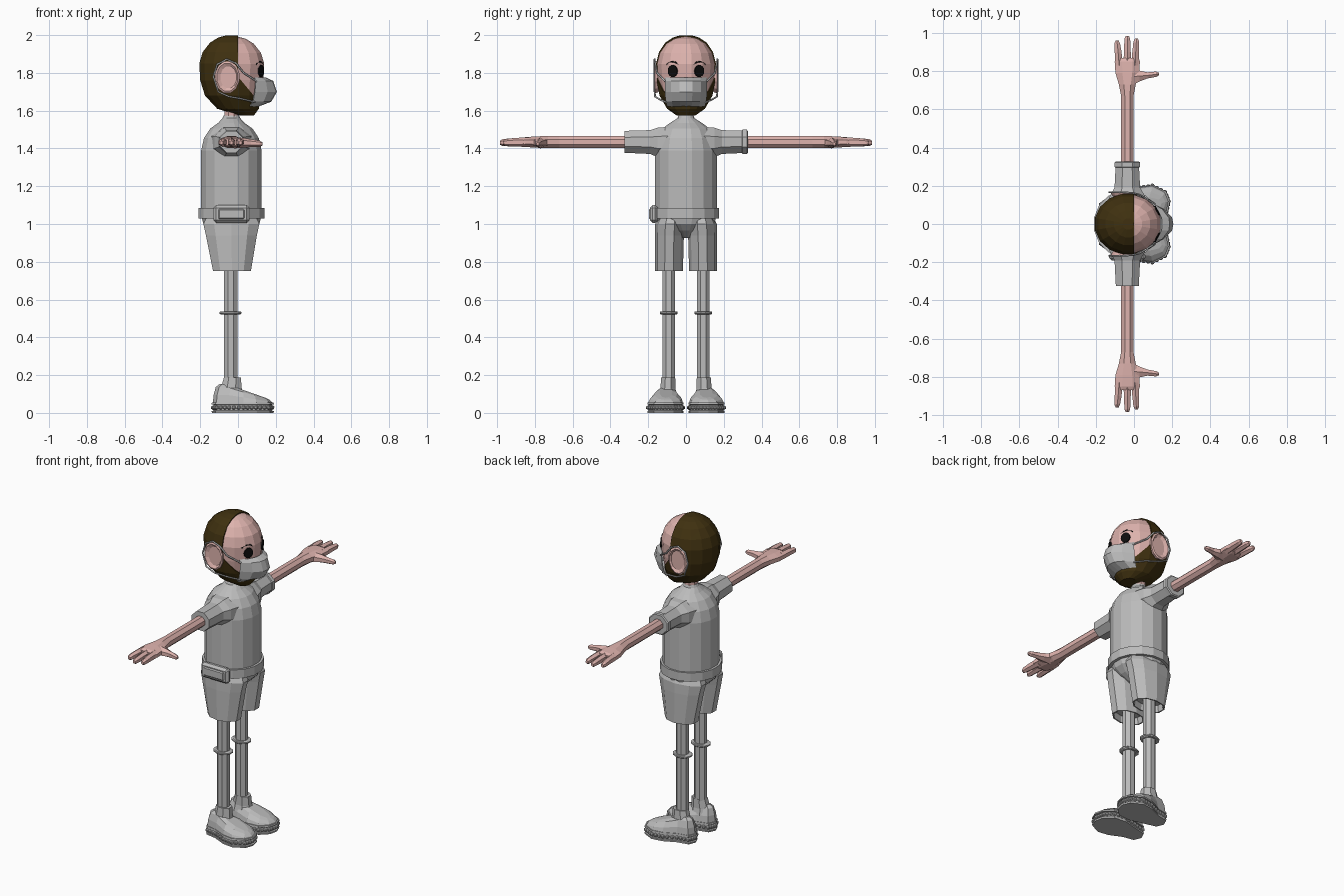
import bpy, bmesh, math
from mathutils import Vector, Matrix


def material(name, rgb):
    m = bpy.data.materials.new(name)
    m.diffuse_color = (*rgb, 1)
    return m


GREY = material("grey", (0.5, 0.5, 0.5))
SKIN = material("skin", (0.73, 0.45, 0.42))
BROWN = material("hair brown", (0.05, 0.03, 0.005))
BLACK = material("black", (0.004, 0.004, 0.004))


def finish(name, bm, mat):
    bmesh.ops.recalc_face_normals(bm, faces=bm.faces)
    me = bpy.data.meshes.new(name)
    bm.to_mesh(me)
    bm.free()
    me.materials.append(mat)
    ob = bpy.data.objects.new(name, me)
    bpy.context.collection.objects.link(ob)
    return ob


def skin_rings(rings):
    """Bridge closed rings of points and cap both ends."""
    bm = bmesh.new()
    vs = [[bm.verts.new(p) for p in r] for r in rings]
    n = len(vs[0])
    for a, b in zip(vs, vs[1:]):
        for i in range(n):
            j = (i + 1) % n
            bm.faces.new((a[i], a[j], b[j], b[i]))
    bm.faces.new(vs[0])
    bm.faces.new(vs[-1])
    return bm


def oval_rings(axis, stations, n, s=1):
    """Stations are (position, centre u, centre v, radius u, radius v)."""
    rings = []
    for t, cu, cv, ru, rv in stations:
        ring = []
        for i in range(n):
            a = math.tau * (i + 0.5) / n
            k = 1 / math.cos(math.pi / n)
            u, v = cu + ru * k * math.cos(a), cv + rv * k * math.sin(a)
            p = {"x": (t, u, v), "y": (u, t, v), "z": (u, v, t)}[axis]
            ring.append((p[0], p[1] * s, p[2]))
        rings.append(ring)
    return rings


def loft(name, axis, stations, mat, n=8, s=1):
    return finish(name, skin_rings(oval_rings(axis, stations, n, s)), mat)


def tube(name, pts, r, mat):
    cu = bpy.data.curves.new(name, "CURVE")
    cu.dimensions = "3D"
    cu.bevel_depth = r
    cu.bevel_resolution = 1
    cu.use_fill_caps = True
    sp = cu.splines.new("POLY")
    sp.points.add(len(pts) - 1)
    for q, p in zip(sp.points, pts):
        q.co = (*p, 1)
    cu.materials.append(mat)
    ob = bpy.data.objects.new(name, cu)
    bpy.context.collection.objects.link(ob)


def box(name, loc, size, mat, bevel):
    bm = bmesh.new()
    bmesh.ops.create_cube(bm, size=1, matrix=Matrix.LocRotScale(Vector(loc), None, Vector(size)))
    bmesh.ops.bevel(bm, geom=bm.edges[:], offset=bevel, segments=1, affect="EDGES")
    return finish(name, bm, mat)


C = -0.035  # body axis in x

# Head and the hair and beard shell over it
HEAD = [(1.575, 0.045, 0.04, 0.05), (1.61, 0.0, 0.11, 0.10), (1.68, -0.025, 0.15, 0.14),
        (1.76, -0.03, 0.17, 0.155), (1.85, -0.03, 0.175, 0.158), (1.91, -0.03, 0.157, 0.143),
        (1.96, -0.03, 0.118, 0.11), (1.987, -0.03, 0.075, 0.07), (1.999, -0.03, 0.03, 0.03)]


def head_rings(k):
    return oval_rings("z", [(1.79 + (z - 1.79) * k, cx, 0, rx * k, ry * k)
                            for z, cx, rx, ry in HEAD], 16)


finish("head", skin_rings(head_rings(0.965)), SKIN)
bm = skin_rings(head_rings(1.0))
for co, no in (((0, 0, 0), (1, 0, 0)), ((0, 0, 1.78), (1.2, 0, 1))):
    bmesh.ops.bisect_plane(bm, geom=bm.verts[:] + bm.edges[:] + bm.faces[:],
                           plane_co=co, plane_no=no)
bare = []
for f in bm.faces:
    c = f.calc_center_median()
    if c.x > 0 and 1.2 * c.x + c.z > 1.78:
        bare.append(f)
bmesh.ops.delete(bm, geom=bare, context="FACES")
hair = finish("hair_and_beard", bm, BROWN)
hair.modifiers.new("thickness", "SOLIDIFY").thickness = 0.009


def face_x(y):
    return -0.03 + 0.166 * math.sqrt(1 - (y / 0.153) ** 2)


# Eyes, brows, ears and mask straps
for s in (1, -1):
    bm = bmesh.new()
    m = (Matrix.Translation((face_x(0.07) + 0.004, 0.07 * s, 1.81))
         @ Matrix.Rotation(s * math.radians(28), 4, "Z") @ Matrix.Rotation(math.pi / 2, 4, "Y")
         @ Matrix.Diagonal((0.032, 0.028, 1, 1)))
    bmesh.ops.create_cone(bm, cap_ends=True, segments=14, radius1=1, radius2=1, depth=0.009, matrix=m)
    finish("eye", bm, BLACK)
    tube("eyebrow", [(face_x(y), y * s, z) for y, z in
                     ((0.038, 1.842), (0.055, 1.856), (0.075, 1.86), (0.102, 1.845))], 0.004, BLACK)
    loft("ear", "y", [(0.13, -0.05, 1.775, 0.045, 0.065), (0.15, -0.055, 1.777, 0.06, 0.08),
                      (0.163, -0.057, 1.777, 0.064, 0.084), (0.168, -0.057, 1.777, 0.055, 0.074),
                      (0.158, -0.05, 1.777, 0.042, 0.058)], SKIN, 12, s)
    tube("mask_strap", [(x, y * s, z) for x, y, z in
                        ((0.10, 0.11, 1.755), (0.03, 0.153, 1.80), (-0.01, 0.163, 1.85),
                         (-0.06, 0.166, 1.872), (-0.11, 0.166, 1.845), (-0.13, 0.166, 1.78),
                         (-0.105, 0.166, 1.70), (-0.05, 0.164, 1.675), (0.03, 0.14, 1.66),
                         (0.09, 0.105, 1.645))], 0.005, GREY)

# Face mask, bulging forward between its side edges
bm = bmesh.new()
COLS = (-1, -0.7, -0.3, 0, 0.3, 0.7, 1)
grid = [[bm.verts.new((side + (nose - side) * (1 - abs(c) ** 2.4), c * w, z)) for c in COLS]
        for z, side, nose, w in ((1.775, 0.088, 0.148, 0.11), (1.757, 0.095, 0.187, 0.112),
                                 (1.70, 0.09, 0.206, 0.112), (1.648, 0.08, 0.177, 0.108),
                                 (1.622, 0.065, 0.11, 0.10))]
for a, b in zip(grid, grid[1:]):
    for i in range(len(COLS) - 1):
        bm.faces.new((a[i], a[i + 1], b[i + 1], b[i]))
mask = finish("face_mask", bm, GREY)
mask.modifiers.new("thickness", "SOLIDIFY").thickness = 0.006

# Neck, shirt, belt and pouch
loft("neck", "z", [(1.52, C, 0, 0.036, 0.04), (1.66, C, 0, 0.036, 0.04)], SKIN)
loft("shirt", "z", [(1.03, C, 0, 0.16, 0.163), (1.39, C, 0, 0.16, 0.163),
                    (1.455, C, 0, 0.145, 0.15), (1.505, C, 0, 0.112, 0.125),
                    (1.535, C, 0, 0.07, 0.085), (1.56, C, 0, 0.047, 0.045),
                    (1.575, C, 0, 0.04, 0.04)], GREY, 16)
loft("belt", "z", [(1.03, C, 0, 0.16, 0.16), (1.03, C, 0, 0.174, 0.174),
                   (1.085, C, 0, 0.174, 0.174), (1.085, C, 0, 0.16, 0.16)], GREY, 16)
box("belt_pouch", (C, -0.17, 1.053), (0.19, 0.042, 0.094), GREY, 0.014)
box("pouch_flap", (C, -0.186, 1.053), (0.145, 0.022, 0.06), GREY, 0.009)

# Hips
loft("hips", "z", [(0.925, C, 0, 0.05, 0.03), (0.965, C, 0, 0.115, 0.09),
                   (1.0, C, 0, 0.148, 0.15), (1.04, C, 0, 0.158, 0.16)], GREY, 16)

# Half outline of a foot seen from above
FOOT = [(-0.14, 0.10), (-0.12, 0.055), (-0.04, 0.035), (0.05, 0.012), (0.13, 0.02), (0.178, 0.065),
        (0.19, 0.12), (0.17, 0.17), (0.10, 0.205), (0.03, 0.195), (-0.05, 0.158), (-0.12, 0.145)]


def foot_ring(s, kx, ky, z):
    """z is a function of x giving the height of each point."""
    ring = []
    for x, y in FOOT:
        px = 0.02 + (x - 0.02) * kx
        ring.append(Vector((px, s * (0.105 + (y - 0.105) * ky), z(px))))
    return ring


def instep(x):
    return 0.152 if x < -0.06 else max(0.07, 0.152 - (x + 0.06) * 0.35)


for s in (1, -1):
    # Sleeve, arm and hand
    loft("sleeve", "y", [(0.08, C, 1.43, 0.11, 0.085), (0.15, C, 1.432, 0.09, 0.078),
                         (0.19, C, 1.434, 0.067, 0.063), (0.325, C, 1.435, 0.06, 0.058)], GREY, 8, s)
    loft("arm_and_palm", "y", [(0.30, C, 1.434, 0.032, 0.032), (0.67, C, 1.434, 0.032, 0.032),
                               (0.73, C, 1.434, 0.044, 0.032), (0.79, C, 1.434, 0.062, 0.03),
                               (0.85, C, 1.434, 0.066, 0.026), (0.87, C, 1.434, 0.06, 0.018)],
         SKIN, 8, s)
    for x0, x1, tip in ((-0.078, -0.088, 0.96), (-0.035, -0.035, 0.985), (0.006, 0.012, 0.97)):
        loft("finger", "y", [(0.83, x0, 1.433, 0.02, 0.022), (0.90, (x0 + x1) / 2, 1.433, 0.018, 0.02),
                             (tip - 0.015, x1, 1.431, 0.015, 0.016), (tip, x1, 1.43, 0.008, 0.009)],
             SKIN, 6, s)
    loft("thumb", "x", [(-0.02, 0.77, 1.43, 0.05, 0.026), (0.03, 0.775, 1.43, 0.028, 0.022),
                        (0.07, 0.778, 1.428, 0.016, 0.018), (0.115, 0.784, 1.425, 0.014, 0.014),
                        (0.13, 0.785, 1.424, 0.007, 0.007)], SKIN, 6, s)
    # Shorts leg with a hollow hem, lower leg and its ring
    loft("shorts_leg", "z", [(0.79, C + 0.003, 0.09, 0.085, 0.058), (0.75, C + 0.003, 0.09, 0.092, 0.063),
                             (0.75, C + 0.003, 0.09, 0.1, 0.07), (0.94, C, 0.088, 0.135, 0.073),
                             (1.0, C, 0.084, 0.148, 0.075), (1.04, C, 0.08, 0.13, 0.06)], GREY, 10, s)
    loft("leg", "z", [(0.10, -0.038, 0.091, 0.036, 0.033), (0.82, -0.038, 0.091, 0.036, 0.033)],
         GREY, 8, s)
    loft("leg_ring", "z", [(0.522, -0.04, 0.091, 0.052, 0.043), (0.526, -0.04, 0.091, 0.059, 0.047),
                           (0.534, -0.04, 0.091, 0.059, 0.047), (0.538, -0.04, 0.091, 0.052, 0.043)],
         GREY, 12, s)
    loft("sock", "z", [(0.09, -0.035, 0.097, 0.065, 0.05), (0.13, -0.035, 0.096, 0.055, 0.04),
                       (0.187, -0.03, 0.094, 0.045, 0.037)], GREY, 8, s)
    # Shoe upper and layered sole
    upper = [foot_ring(s, kx, ky, lambda x, f=f: 0.05 + (instep(x) - 0.05) * f)
             for kx, ky, f in ((0.96, 0.96, 0), (0.93, 0.87, 0.45), (0.86, 0.62, 0.85), (0.74, 0.35, 1))]
    finish("shoe_upper", skin_rings(upper), GREY)
    sole = [foot_ring(s, k, k, lambda x, z=z: z)
            for z, k in ((0, 0.99), (0.01, 1), (0.012, 0.94), (0.043, 0.94), (0.045, 1), (0.055, 0.99))]
    finish("shoe_sole", skin_rings(sole), GREY)
    # Tread studs around the sole
    bm = bmesh.new()
    edge = foot_ring(s, 0.95, 0.95, lambda x: 0.028)
    for i, p in enumerate(edge):
        for t in (0, 0.33, 0.67):
            q = p.lerp(edge[(i + 1) % len(edge)], t)
            bmesh.ops.create_icosphere(bm, subdivisions=1, radius=0.013, matrix=Matrix.Translation(q))
    finish("sole_studs", bm, GREY)

# Rolled cuff on one sleeve
loft("sleeve_cuff", "y", [(0.295, C, 1.435, 0.06, 0.058), (0.299, C, 1.435, 0.067, 0.064),
                          (0.322, C, 1.435, 0.067, 0.064), (0.327, C, 1.435, 0.06, 0.058)], GREY)
